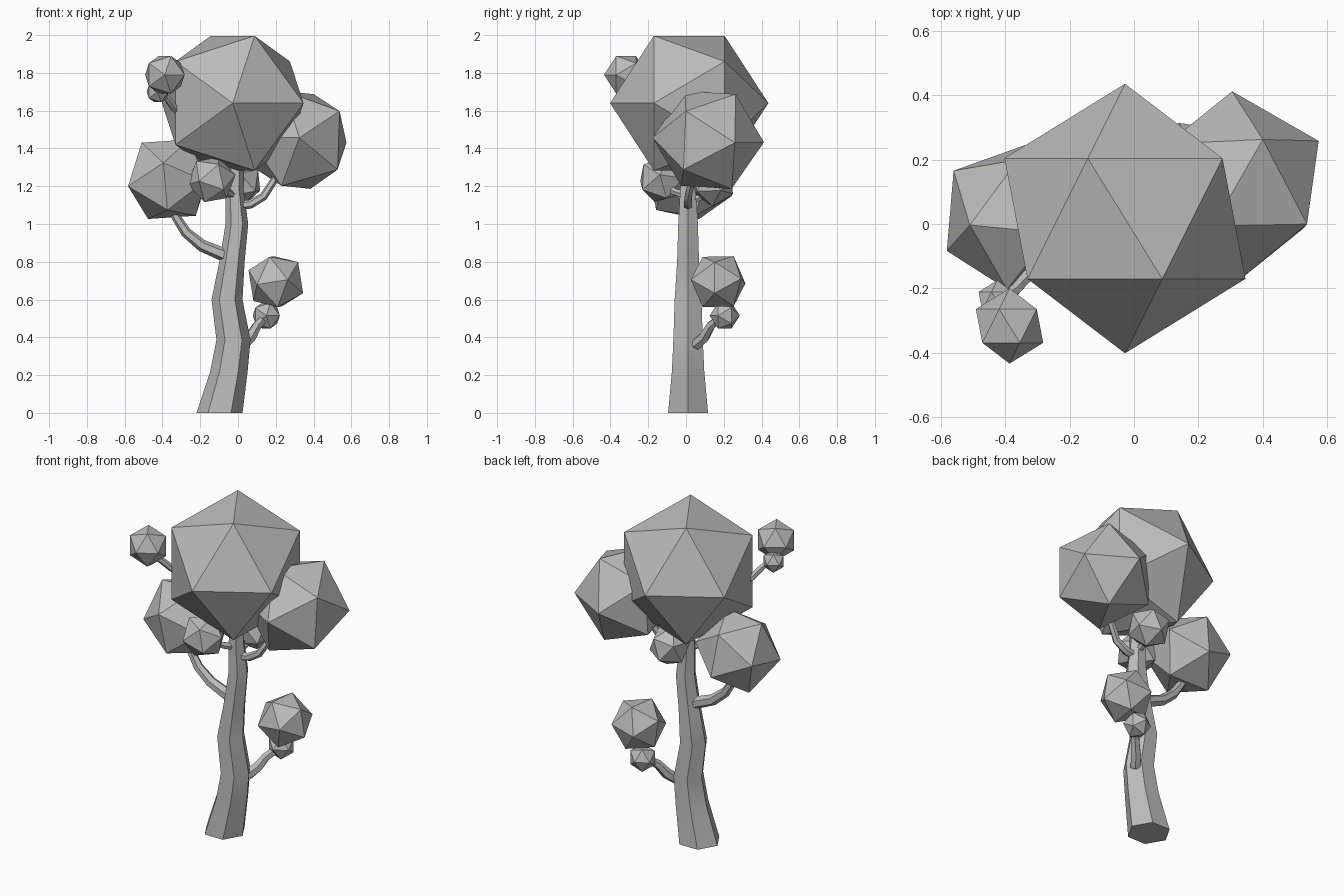
import bpy
import bmesh
import math
from mathutils import Vector, Matrix

old = bpy.data.objects.get("Cube")
if old:
    bpy.data.objects.remove(old, do_unlink=True)

grey = bpy.data.materials.new("plain_grey")
grey.use_nodes = True
GREY = (0.5, 0.5, 0.5, 1)
grey.diffuse_color = GREY
grey.node_tree.nodes["Principled BSDF"].inputs["Base Color"].default_value = GREY


def finish(bm, name):
    bmesh.ops.recalc_face_normals(bm, faces=bm.faces)
    mesh = bpy.data.meshes.new(name)
    bm.to_mesh(mesh)
    bm.free()
    mesh.materials.append(grey)
    obj = bpy.data.objects.new(name, mesh)
    bpy.context.collection.objects.link(obj)
    return obj


def leaf_ball(name, centre, radius, pole=(0, -1, 0), side=(1, 0, 0)):
    """Faceted ball; pole points at one corner, side leans toward a neighbouring corner."""
    z = Vector(pole).normalized()
    x = Vector(side)
    x = (x - z * x.dot(z)).normalized()
    turn = Matrix((x, z.cross(x), z)).transposed().to_4x4()
    bm = bmesh.new()
    bmesh.ops.create_icosphere(bm, subdivisions=1, radius=radius,
                               matrix=Matrix.Translation(centre) @ turn)
    return finish(bm, name)


def limb(name, path, upright=False, sides=6):
    """Tapered tube along (x, y, z, radius) stations."""
    bm = bmesh.new()
    points = [Vector(p[:3]) for p in path]
    rings = []
    for i, p in enumerate(points):
        along = points[min(i + 1, len(points) - 1)] - points[max(i - 1, 0)]
        z = Vector((0, 0, 1)) if upright else along.normalized()
        y = z.cross(Vector((1, 0, 0))).normalized()
        x = y.cross(z)
        angles = [math.tau * k / sides for k in range(sides)]
        rings.append([bm.verts.new(p + path[i][3] * (x * math.cos(a) + y * math.sin(a)))
                      for a in angles])
    for low, high in zip(rings, rings[1:]):
        for k in range(sides):
            n = (k + 1) % sides
            bm.faces.new((low[k], low[n], high[n], high[k]))
    bm.faces.new(rings[0])
    bm.faces.new(rings[-1])
    obj = finish(bm, name)
    bpy.ops.object.select_all(action="DESELECT")
    obj.select_set(True)
    bpy.context.view_layer.objects.active = obj
    bpy.ops.object.shade_smooth_by_angle(angle=math.radians(30))
    return obj


# Trunk, swaying and tapering upward
trunk = [(-.098, 0, .122), (-.048, .22, .099), (-.024, .386, .09), (-.058, .6, .082),
         (-.032, .8, .067), (-.006, 1.0, .06), (-.018, 1.18, .048), (-.01, 1.4, .044)]
limb("trunk", [(x, .011, z, r) for x, z, r in trunk], upright=True)

# Branches
limb("left_branch", [(-.07, .01, .835, .036), (-.19, .01, .885, .032),
                     (-.275, .01, .955, .028), (-.33, .015, 1.04, .024), (-.35, .02, 1.12, .02)])
limb("right_branch", [(.02, .011, 1.1, .025), (.065, .011, 1.105, .024),
                      (.135, .012, 1.145, .022), (.19, .03, 1.23, .02), (.24, .06, 1.3, .018)])
limb("low_branch", [(.03, .05, .36, .032), (.065, .095, .4, .031),
                    (.1, .13, .46, .026), (.15, .19, .51, .022)])
limb("front_branch", [(-.02, 0, 1.15, .022), (-.06, -.06, 1.17, .02), (-.13, -.13, 1.22, .018)])
limb("back_branch", [(-.01, .02, 1.12, .022), (0, .07, 1.14, .02), (.01, .14, 1.21, .018)])
limb("top_branch", [(-.27, -.1, 1.56, .024), (-.335, -.165, 1.61, .021),
                    (-.37, -.205, 1.66, .019), (-.41, -.235, 1.7, .016)])

# Foliage
leaf_ball("crown", (-.028, .017, 1.64), .419)
leaf_ball("right_foliage", (.315, .118, 1.445), .295, (-.01, .295, -.012), (.262, .146, -.015))
leaf_ball("left_foliage", (-.367, .021, 1.237), .242, (-.143, -.024, .193), (-.216, -.105, -.037))
leaf_ball("front_foliage", (-.14, -.13, 1.235), .13, (-.064, -.11, -.008), (-.127, 0, -.025))
leaf_ball("back_foliage", (.01, .14, 1.215), .122, (.02, 0, -.12), (.1, .04, -.05))
leaf_ball("low_foliage", (.2, .17, .695), .158, (.062, -.142, .01), (.12, -.016, .105))
leaf_ball("low_bud", (.15, .205, .515), .08)
leaf_ball("top_foliage", (-.387, -.317, 1.79), .117)
leaf_ball("top_bud", (-.425, -.24, 1.7), .065)
